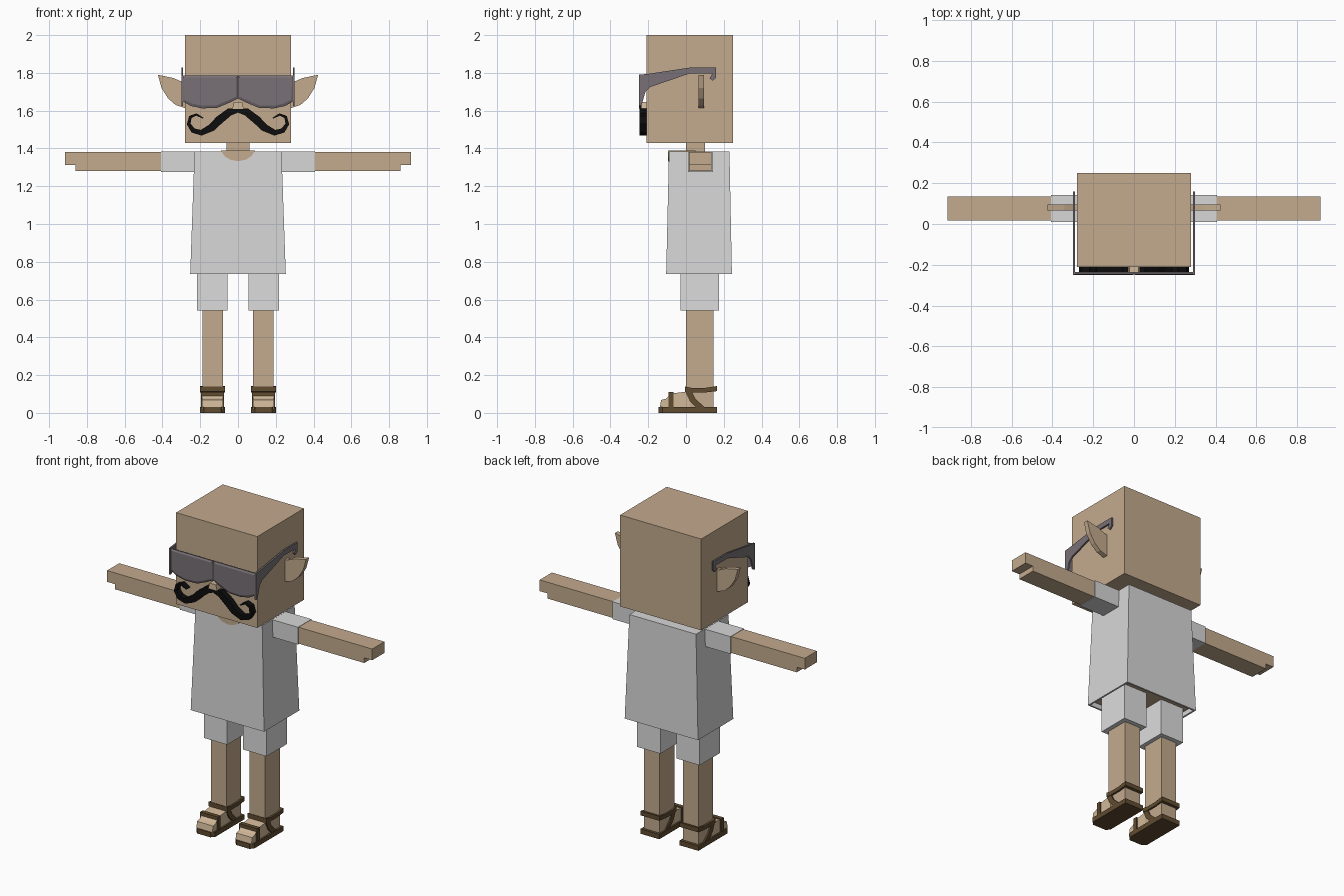
import bpy, bmesh
from mathutils import Vector

cube = bpy.data.objects.get("Cube")
if cube:
    bpy.data.objects.remove(cube, do_unlink=True)


def material(name, r, g, b):
    m = bpy.data.materials.new(name)
    m.use_nodes = True
    m.diffuse_color = (r, g, b, 1)
    node = next(n for n in m.node_tree.nodes if n.type == 'BSDF_PRINCIPLED')
    node.inputs["Base Color"].default_value = (r, g, b, 1)
    node.inputs["Roughness"].default_value = 0.9
    return m


SKIN = material("tan_skin", .55, .405, .27)
PALE = material("pale_skin", .64, .48, .32)
SHIRT = material("shirt_grey", .68, .68, .68)
SHORTS = material("shorts_grey", .72, .72, .72)
SMOKE = material("smoky_grey", .19, .165, .18)
BLACK = material("black_hair", .004, .004, .004)
LEATHER = material("brown_leather", .115, .072, .03)


def finish(name, bm, *mats):
    bmesh.ops.recalc_face_normals(bm, faces=bm.faces)
    me = bpy.data.meshes.new(name)
    bm.to_mesh(me)
    bm.free()
    for m in mats:
        me.materials.append(m)
    ob = bpy.data.objects.new(name, me)
    bpy.context.collection.objects.link(ob)
    return ob


def prism(name, axis, pts, lo, hi, mat, side=1, bulge=0):
    """Extrude a 2D outline along an axis; side=-1 reflects it in x."""
    def place(p, d):
        x, y, z = {'x': (d, *p), 'y': (p[0], d, p[1]), 'z': (*p, d)}[axis]
        return Vector((x * side, y, z))
    bm = bmesh.new()
    a = [bm.verts.new(place(p, lo)) for p in pts]
    b = [bm.verts.new(place(p, hi)) for p in pts]
    front = bm.faces.new(a)
    bm.faces.new(b)
    for i in range(len(pts)):
        j = (i + 1) % len(pts)
        bm.faces.new((a[i], a[j], b[j], b[i]))
    bmesh.ops.recalc_face_normals(bm, faces=bm.faces)
    if bulge:
        bmesh.ops.inset_region(bm, faces=[front], thickness=0.014, depth=bulge)
    return finish(name, bm, mat)


def box(name, x, y, z, mat, side=1):
    outline = [(x[0], y[0]), (x[1], y[0]), (x[1], y[1]), (x[0], y[1])]
    return prism(name, 'z', outline, *z, mat, side)


def ribbon(path):
    """Outline around a path of (x, z, half width) points."""
    left, right = [], []
    for i, (x, z, w) in enumerate(path):
        p, q = path[max(i - 1, 0)], path[min(i + 1, len(path) - 1)]
        d = Vector((q[0] - p[0], q[1] - p[1])).normalized()
        left.append((x - d.y * w, z + d.x * w))
        right.append((x + d.y * w, z - d.x * w))
    return left + right[::-1]


# Head, neck and nose
box("head", (-.28, .28), (-.21, .25), (1.43, 2), SKIN)
box("neck", (-.06, .06), (0, .10), (1.36, 1.45), SKIN)
prism("nose", 'y', [(-.03, 1.61), (.03, 1.61), (.022, 1.645), (-.022, 1.645)],
      -.25, -.2, PALE)

# Shirt body: tapered, with a hollow hem showing the torso
bm = bmesh.new()
rings = []
for x0, x1, y0, y1, z in ((-.253, .253, -.105, .243, .735), (-.23, .23, -.09, .23, 1.385)):
    rings.append([bm.verts.new(c) for c in
                  ((x0, y0, z), (x1, y0, z), (x1, y1, z), (x0, y1, z))])
low, top = rings
hem = bm.faces.new(low)
bm.faces.new(top)
for i in range(4):
    j = (i + 1) % 4
    bm.faces.new((low[i], low[j], top[j], top[i]))
bmesh.ops.recalc_face_normals(bm, faces=bm.faces)
bmesh.ops.inset_region(bm, faces=[hem], thickness=.015)
torso = bmesh.ops.extrude_discrete_faces(bm, faces=[hem])['faces'][0]
for v in torso.verts:
    v.co.z += .03
# Close the walls of the recess
rim = [e for e in bm.edges if e.is_boundary]
bmesh.ops.bridge_loops(bm, edges=rim)
torso.material_index = 1
finish("shirt", bm, SHIRT, SKIN)

# Round neckline
neckline = [(-.09, 1.387), (-.07, 1.358), (-.04, 1.34), (0, 1.332),
            (.04, 1.34), (.07, 1.358), (.09, 1.387)]
prism("neckline_front", 'y', neckline, -.096, -.088, SKIN)
box("neckline_top", (-.09, .09), (-.096, .05), (1.38, 1.388), SKIN)

ear = [(.27, 1.755), (.29, 1.75), (.34, 1.772), (.424, 1.79), (.405, 1.72),
       (.37, 1.665), (.33, 1.63), (.27, 1.61)]
arm = [(.3, 1.28), (.86, 1.28), (.86, 1.312), (.915, 1.312), (.915, 1.382), (.3, 1.382)]
lens = [(0, 1.785), (.297, 1.785), (.293, 1.65), (.25, 1.625), (.19, 1.612),
        (.11, 1.615), (.05, 1.64), (0, 1.665)]
temple = [(-.25, 1.79), (-.2, 1.795), (.02, 1.828), (.16, 1.828), (.16, 1.775),
          (.14, 1.758), (.125, 1.772), (.14, 1.797), (.02, 1.797), (-.19, 1.725),
          (-.215, 1.7), (-.235, 1.63), (-.25, 1.625)]
whisker = ribbon([(0, 1.6, .01), (.045, 1.593, .02), (.1, 1.55, .022), (.14, 1.51, .02),
                  (.195, 1.483, .015), (.238, 1.495, .013), (.261, 1.53, .01),
                  (.252, 1.567, .008), (.22, 1.58, .006), (.185, 1.56, .003)])
foot = [(.02, .02), (.02, .115), (-.08, .102), (-.105, .075), (-.132, .068), (-.14, .02)]
sole = [(.07, .163), (.07, -.125), (.09, -.145), (.18, -.145), (.2, -.125), (.2, .163)]
ankle = [(-.005, .112), (-.005, .14), (.03, .132), (.1, .132), (.163, .142),
         (.163, .115), (.1, .108), (.03, .108)]
instep = [(-.005, .115), (.03, .115), (.05, .075), (.1, .028), (.055, .028), (.018, .065)]

for tag, s in (("left_", 1), ("right_", -1)):
    # Face details
    prism(tag + "ear", 'y', ear, .065, .095, SKIN, s)
    prism(tag + "moustache", 'y', whisker, -.246, -.205, BLACK, s)
    prism(tag + "sunglass_lens", 'y', lens, -.244, -.236, SMOKE, s, bulge=.006)
    prism(tag + "sunglass_temple", 'x', temple, .29, .3, SMOKE, s)
    # Arms
    box(tag + "sleeve", (.2, .407), (.01, .143), (1.276, 1.384), SHIRT, s)
    prism(tag + "arm", 'y', arm, .016, .136, SKIN, s)
    # Legs
    box(tag + "shorts_leg", (.055, .216), (-.028, .174), (.542, .77), SHORTS, s)
    box(tag + "leg", (.08, .188), (0, .146), (.02, .56), SKIN, s)
    # Sandals
    prism(tag + "foot", 'x', foot, .08, .19, PALE, s)
    prism(tag + "sandal_sole", 'z', sole, 0, .03, LEATHER, s)
    prism(tag + "ankle_strap", 'x', ankle, .07, .2, LEATHER, s)
    prism(tag + "instep_strap", 'x', instep, .073, .197, LEATHER, s)
    box(tag + "toe_strap", (.073, .197), (-.092, -.066), (.02, .11), LEATHER, s)
